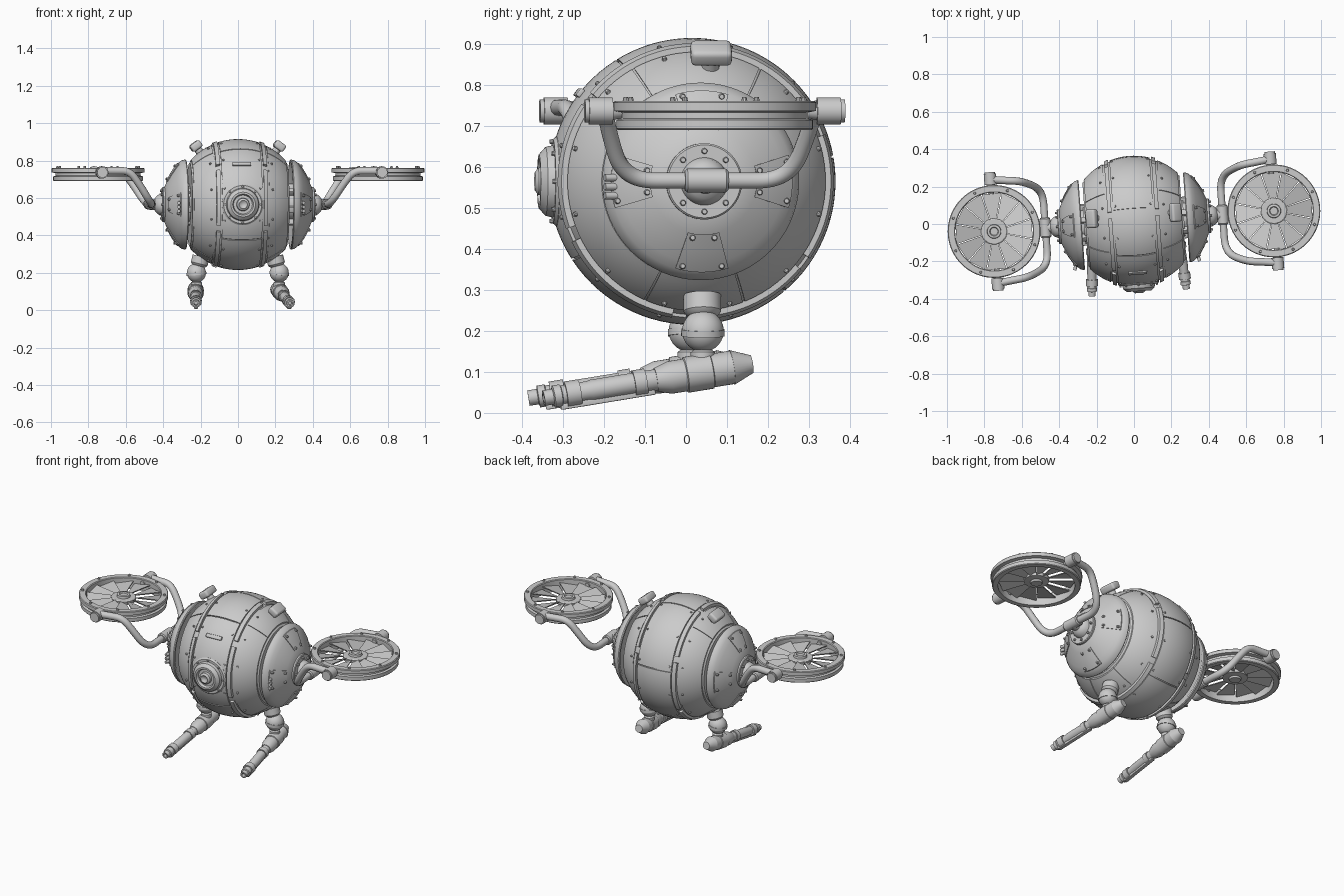
import bpy, bmesh
from math import sin, cos, pi, radians, sqrt
from mathutils import Matrix, Vector

if "Cube" in bpy.data.objects:
    bpy.data.objects.remove(bpy.data.objects["Cube"])

CZ = 0.565                                   # height of the body centre
POSE = Matrix.Translation((0, 0.015, 0)) @ Matrix.Rotation(radians(4.2), 4, 'Z')
FLIP = Matrix.Diagonal((-1, 1, 1, 1))
# lathe frame along +x: angle 0 = back, 90 = up, 180 = front
XF = Matrix(((0, 0, 1, 0), (1, 0, 0, 0), (0, 1, 0, CZ), (0, 0, 0, 1)))


def frame(loc, d):
    return Matrix.Translation(loc) @ Vector(d).to_track_quat('Z', 'Y').to_matrix().to_4x4()


def finish(bm, name, side=False):
    """Store the mesh; side=True makes a right part and its mirrored left twin."""
    for label, m in ((("right_", Matrix()), ("left_", FLIP)) if side else (("", Matrix()),)):
        b = bm.copy()
        b.transform(POSE @ m)
        if m == FLIP:
            bmesh.ops.reverse_faces(b, faces=b.faces[:])
        me = bpy.data.meshes.new(label + name)
        b.to_mesh(me)
        b.free()
        me.shade_smooth()
        me.set_sharp_from_angle(angle=radians(32))
        bpy.context.collection.objects.link(bpy.data.objects.new(label + name, me))
    bm.free()


def sweep(bm, prof, M, a0=0, a1=360, seg=64):
    """Revolve (radius, height) points; partial sweeps use a closed outline and get end caps."""
    full = a1 - a0 >= 360
    n = seg if full else seg + 1
    rings = []
    for i in range(n):
        a = radians(a0 + (a1 - a0) * i / seg)
        rings.append([bm.verts.new(M @ Vector((r * cos(a), r * sin(a), h))) for r, h in prof])
    m = len(prof)
    for i in range(seg):
        p, q = rings[i], rings[(i + 1) % n]
        for j in range(m - 1 if full else m):
            k = (j + 1) % m
            bm.faces.new((p[j], q[j], q[k], p[k]))
    if not full:
        bm.faces.new(rings[0])
        bm.faces.new(rings[-1][::-1])
    bmesh.ops.remove_doubles(bm, verts=bm.verts[:], dist=1e-5)
    bmesh.ops.recalc_face_normals(bm, faces=bm.faces[:])


def lathe(name, prof, M, side=False, seg=64):
    bm = bmesh.new()
    sweep(bm, prof, M, seg=seg)
    finish(bm, name, side)


def box(name, size, M, side=False, bevel=0.006):
    bm = bmesh.new()
    bmesh.ops.create_cube(bm, size=1, matrix=M @ Matrix.Diagonal((*size, 1)))
    bmesh.ops.bevel(bm, geom=bm.edges[:], offset=bevel, segments=3, profile=0.5, affect='EDGES')
    finish(bm, name, side)


def bolts(name, spots, r=0.008, side=False):
    bm = bmesh.new()
    for p, d in spots:
        bmesh.ops.create_cone(bm, cap_ends=True, segments=10, radius1=r, radius2=r * 0.7,
                              depth=r * 1.6, matrix=frame(p, d))
    finish(bm, name, side)


def tube(name, pts, r, side=False):
    cu = bpy.data.curves.new(name, 'CURVE')
    cu.dimensions, cu.bevel_depth, cu.bevel_resolution, cu.use_fill_caps = '3D', r, 4, True
    sp = cu.splines.new('NURBS')
    sp.points.add(len(pts) - 1)
    for q, p in zip(sp.points, pts):
        q.co = (*p, 1)
    sp.use_endpoint_u, sp.order_u, sp.resolution_u = True, 3, 6
    ob = bpy.data.objects.new(name, cu)
    bpy.context.collection.objects.link(ob)
    bm = bmesh.new()
    me = ob.evaluated_get(bpy.context.evaluated_depsgraph_get()).to_mesh()
    bm.from_mesh(me)
    bpy.data.objects.remove(ob)
    finish(bm, name, side)


def arc(R, x0, x1, n=10):
    xs = [x0 + (x1 - x0) * i / n for i in range(n + 1)]
    return [(sqrt(R * R - x * x), x) for x in xs]


def strip(R, x0, x1):
    return arc(R, x0, x1) + arc(R - 0.015, x0, x1)[::-1]


def on_ball(R, x, deg):
    r, a = sqrt(R * R - x * x), radians(deg)
    v = Vector((x, r * cos(a), r * sin(a)))
    return v + Vector((0, 0, CZ)), v


# --- body: truncated ball, raised plates and seam rims ---
lathe("body_ball", [(0, -0.26)] + arc(0.343, -0.26, 0.26, 40) + [(0, 0.26)], XF, seg=96)
cuts = [-147, -50, 10, 79, 122, 213]
bm = bmesh.new()
for a, b in zip(cuts, cuts[1:]):
    sweep(bm, strip(0.350, -0.108, 0.108), XF, a + 0.5, b - 0.5, 24)
finish(bm, "centre_plates")
bm = bmesh.new()
for k in range(6):
    sweep(bm, strip(0.357, 0.116, 0.137), XF, 60 * k + 26, 60 * k + 80, 18)
finish(bm, "seam_rim", True)
bm = bmesh.new()
for a, b in ((-68, 60), (61, 119), (120, 246), (247, 291)):
    sweep(bm, strip(0.348, 0.146, 0.252), XF, a, b, 30)
finish(bm, "shoulder_plates", True)
bolts("body_bolts", [on_ball(0.350, x, d) for x in (0.165, 0.096) for d in range(15, 375, 30)], 0.007, True)
p, d = on_ball(0.351, 0, 142)
box("front_slot", (0.10, 0.022, 0.012), frame(p, d), bevel=0.003)

# --- front porthole ---
PF = frame((0, -0.325, CZ), (0, -1, 0))
lathe("porthole", [(0.11, -0.03), (0.11, 0.008), (0.102, 0.016), (0.088, 0.016), (0.084, 0.034),
                   (0.066, 0.05), (0.056, 0.05), (0.05, 0.036), (0.035, 0.036), (0.033, 0.052),
                   (0.022, 0.06), (0.012, 0.052), (0, 0.05)], PF)
bolts("porthole_bolts", [(PF @ Vector((0.097 * cos(k * pi / 4), 0.097 * sin(k * pi / 4), 0.018)), (0, -1, 0))
                         for k in range(8)], 0.007)

# --- top knobs ---
KF = frame((0.19, 0.03, 0.83), (0.6, 0, 0.8))
lathe("knob_stem", [(0, -0.03), (0.034, -0.03), (0.034, 0.0), (0.022, 0.012), (0.02, 0.05), (0, 0.05)], KF, True, 24)
box("knob_head", (0.062, 0.10, 0.042), Matrix.Translation((0.224, 0.03, 0.878)) @ Matrix.Rotation(0.64, 4, 'Y'),
    True, 0.012)

# --- side dishes, necks and hubs ---
lathe("neck", [(0, 0.25), (0.10, 0.25), (0.10, 0.268), (0.085, 0.268), (0.085, 0.31), (0, 0.31)], XF, True)
for k in range(6):
    a = k * pi / 3 + 0.26
    box("neck_lug_%d" % k, (0.045, 0.035, 0.03), Matrix.Translation((0.275, 0.095 * cos(a), CZ + 0.095 * sin(a)))
        @ Matrix.Rotation(a, 4, 'X'), True, 0.004)
dome = [(0.236, 0.303), (0.222, 0.320), (0.20, 0.337), (0.165, 0.359), (0.13, 0.378), (0.09, 0.396)]
lathe("dish", [(0, 0.295), (0.2, 0.295), (0.225, 0.28), (0.238, 0.28), (0.241, 0.285)] + dome + [(0, 0.4)], XF, True, 96)
bm = bmesh.new()
for k in range(4):
    pane = dome[1:5]
    sweep(bm, [(r, h + 0.005) for r, h in pane] + [(r, h - 0.01) for r, h in pane[::-1]],
          XF, 90 * k - 17, 90 * k + 17, 10)
finish(bm, "dish_panels", True)
spots = [(XF @ Vector((r * cos(radians(90 * k + o)), r * sin(radians(90 * k + o)), h)), (0.9, 0, 0))
         for k in range(4) for r, h, o in ((0.212, 0.336, 13), (0.212, 0.336, -13), (0.14, 0.38, 11), (0.14, 0.38, -11))]
spots += [(XF @ Vector((0.074 * cos(k * pi / 4), 0.074 * sin(k * pi / 4), 0.411)), (1, 0, 0)) for k in range(8)]
bolts("dish_bolts", spots, 0.008, True)
lathe("hub", [(0, 0.39), (0.093, 0.39), (0.093, 0.404), (0.089, 0.408), (0.058, 0.408), (0.054, 0.425),
              (0.042, 0.44), (0.03, 0.447), (0.028, 0.475), (0, 0.475)], XF, True)
for k in range(3):
    lathe("dish_latch_%d" % k, [(0, 0), (0.009, 0), (0.009, 0.035), (0, 0.035)],
          frame((0.325, -0.205, 0.53 + 0.022 * k), (0.3, -1, 0)), True, 12)

# --- rotor arms ---
half = [(0.76, 0.28, 0.745), (0.68, 0.268, 0.745), (0.60, 0.26, 0.745), (0.545, 0.24, 0.672),
        (0.50, 0.215, 0.60), (0.475, 0.165, 0.567), (0.475, 0.08, 0.567)]
tube("rotor_arm", half + [(x, -y, z) for x, y, z in half[::-1]], 0.02, True)
lathe("arm_collar", [(0, -0.053), (0.024, -0.053), (0.029, -0.047), (0.029, 0.047), (0.024, 0.053), (0, 0.053)],
      frame((0.475, 0, 0.567), (0, 1, 0)), True, 32)
for s, n in ((1, "back"), (-1, "front")):
    lathe(n + "_pivot", [(0, -0.05), (0.014, -0.05), (0.022, 0), (0.033, 0), (0.033, 0.058), (0.028, 0.058),
                         (0.028, 0.068), (0, 0.068)], frame((0.75, s * 0.25, 0.737), (0, s, 0)), True, 32)

# --- rotors ---
RF = Matrix.Translation((0.75, 0, 0))
lathe("rotor_ring", [(0.208, 0.69), (0.236, 0.69), (0.240, 0.694), (0.240, 0.715), (0.228, 0.719), (0.228, 0.733),
                     (0.248, 0.737), (0.248, 0.757), (0.244, 0.761), (0.212, 0.761), (0.208, 0.757), (0.208, 0.69)],
      RF, True, 80)
lathe("rotor_hub", [(0, 0.705), (0.03, 0.705), (0.034, 0.715), (0.068, 0.718), (0.07, 0.738), (0.064, 0.742),
                    (0.038, 0.742), (0.036, 0.755), (0.024, 0.757), (0.02, 0.75), (0, 0.75)], RF, True, 40)
bm = bmesh.new()
for k in range(12):
    c = k * pi / 6
    v = [bm.verts.new(RF @ Vector((r * cos(c + s * w), r * sin(c + s * w), 0.73 + s * 0.008 + t)))
         for t in (-0.003, 0.003) for r, s, w in ((0.06, -1, 0.24), (0.21, -1, 0.25), (0.21, 1, 0.25), (0.06, 1, 0.24))]
    for f in ((3, 2, 1, 0), (4, 5, 6, 7), (0, 1, 5, 4), (1, 2, 6, 5), (2, 3, 7, 6), (3, 0, 4, 7)):
        bm.faces.new([v[i] for i in f])
finish(bm, "rotor_blades", True)
bolts("rotor_bolts", [(RF @ Vector((0.229 * cos(k * pi / 4 + 0.39), 0.229 * sin(k * pi / 4 + 0.39), 0.764)), (0, 0, 1))
                      for k in range(8)], 0.008, True)

# --- legs: ball joints and barrels ---
lathe("leg_socket", [(0, -0.04), (0.046, -0.04), (0.046, 0), (0.04, 0.008), (0.034, 0.012), (0, 0.012)],
      frame((0.207, 0.01, 0.248), (0.25, 0, -1)), True, 40)
lathe("leg_ball", [(0.051 * sin(i * pi / 20), -0.051 * cos(i * pi / 20)) for i in range(21)],
      Matrix.Translation((0.222, 0.01, 0.2)), True, 40)
lathe("ball_band", [(0.04, -0.008), (0.053, -0.008), (0.053, 0.008), (0.04, 0.008), (0.04, -0.008)],
      frame((0.222, 0.01, 0.196), (0.1, 0, 1)), True, 40)
lathe("leg_stub", [(0, 0.10), (0.03, 0.10), (0.03, 0.148), (0.022, 0.154), (0.022, 0.17), (0, 0.17)],
      Matrix.Translation((0.222, 0.01, 0)), True, 32)
GD = Vector((0.035, -0.512, -0.083))
GF = frame((0.218, 0.13, 0.119), GD)
lathe("barrel", [(0, 0), (0.022, 0), (0.043, 0.05), (0.041, 0.05), (0.041, 0.10), (0.044, 0.102), (0.044, 0.165),
                 (0.040, 0.167), (0.040, 0.205), (0.029, 0.24), (0.026, 0.24), (0.026, 0.40), (0.024, 0.41),
                 (0.024, 0.475), (0.027, 0.477), (0.027, 0.495), (0.019, 0.497), (0.019, 0.52), (0.011, 0.52),
                 (0.011, 0.49), (0, 0.49)], GF, True, 32)
for h, w, n in ((0.265, 0.03, "rear"), (0.43, 0.035, "front")):
    lathe(n + "_clamp", [(0.02, h), (0.032, h), (0.032, h + w), (0.02, h + w), (0.02, h)], GF, True, 12)
GM = Matrix.Translation(Vector((0.218, 0.13, 0.119)) + GD * 0.70 + Vector((0, 0.004, -0.026)))
box("barrel_rail", (0.022, 0.235, 0.018), GM @ Matrix.Rotation(0.068, 4, 'Z') @ Matrix.Rotation(0.161, 4, 'X'), True, 0.003)
